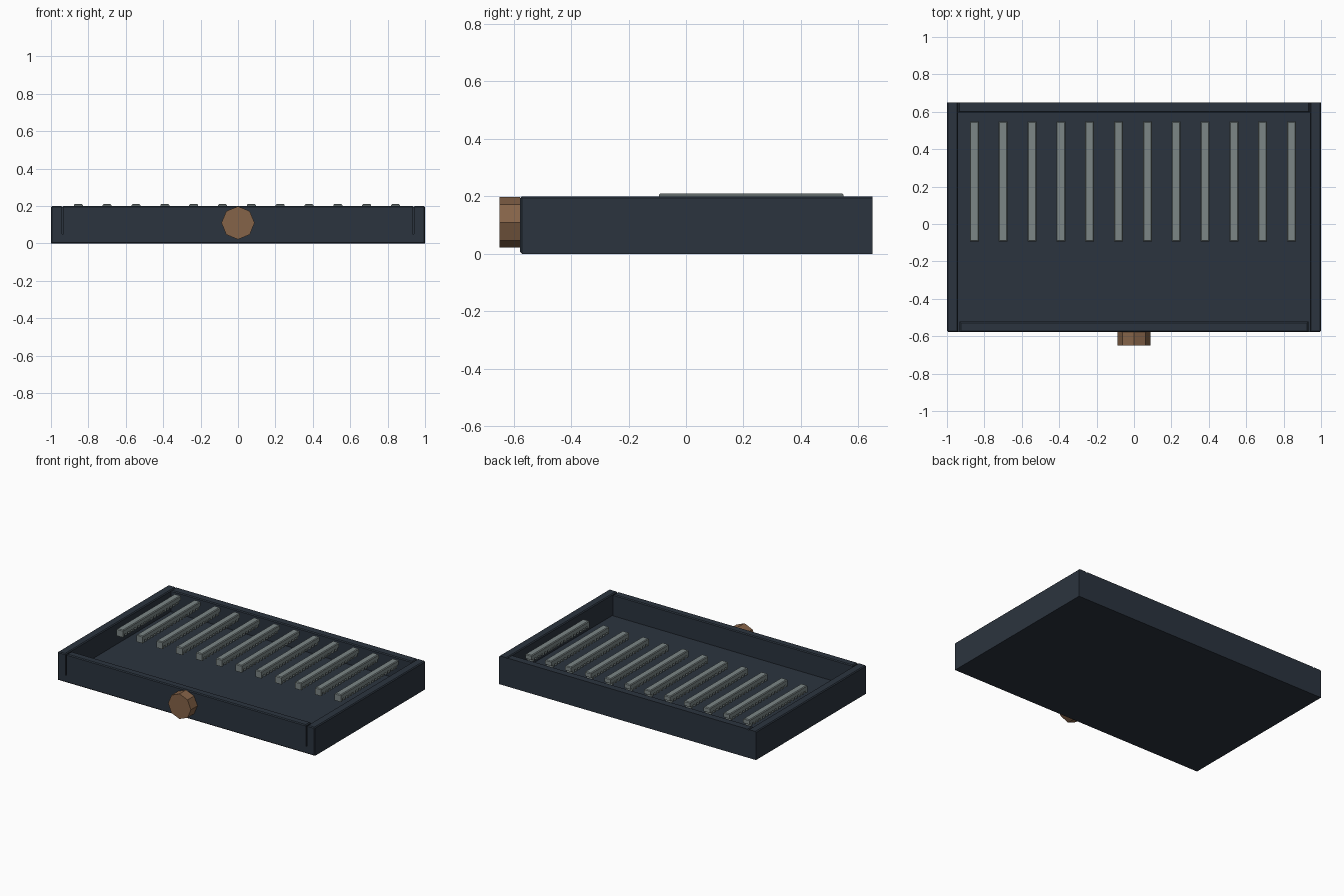
import bpy
import bmesh
import math
from mathutils import Matrix

if "Cube" in bpy.data.objects:
    bpy.data.objects.remove(bpy.data.objects["Cube"], do_unlink=True)


def material(name, rgb):
    mat = bpy.data.materials.new(name)
    mat.use_nodes = True
    mat.diffuse_color = (*rgb, 1)
    mat.node_tree.nodes["Principled BSDF"].inputs["Base Color"].default_value = (*rgb, 1)
    return mat


navy = material("dark slate blue", (0.024, 0.034, 0.049))
grey = material("dull grey", (0.2, 0.24, 0.24))
brown = material("brown wood", (0.235, 0.125, 0.065))

FRONT, BACK, TOP = -0.577, 0.65, 0.2
INNER, BOARD, BASE = 0.94, 0.055, 0.05


def add_box(bm, lo, hi):
    size = [b - a for a, b in zip(lo, hi)]
    mid = [(a + b) / 2 for a, b in zip(lo, hi)]
    matrix = Matrix.Translation(mid) @ Matrix.Diagonal((*size, 1))
    bmesh.ops.create_cube(bm, size=1, matrix=matrix)


def bevel_where(bm, rule, width):
    edges = [e for e in bm.edges if rule(*(v.co for v in e.verts))]
    bmesh.ops.bevel(bm, geom=edges, offset=width, segments=1, affect="EDGES")


def finish(name, bm, mat):
    mesh = bpy.data.meshes.new(name)
    bm.to_mesh(mesh)
    bm.free()
    mesh.materials.append(mat)
    obj = bpy.data.objects.new(name, mesh)
    bpy.context.collection.objects.link(obj)


def rounded(a, b):
    """Top edges and outer front edges are softened; the back stays sharp."""
    at_back = min(a.y, b.y) > BACK - 0.001
    on_top = min(a.z, b.z) > TOP - 0.001
    on_front = max(a.y, b.y) < FRONT + 0.001
    outer = min(abs(a.x), abs(b.x)) > 0.99 or max(a.z, b.z) < 0.001
    return not at_back and (on_top or (on_front and outer))


def panel(name, lo, hi):
    bm = bmesh.new()
    add_box(bm, lo, hi)
    bevel_where(bm, rounded, 0.006)
    finish(name, bm, navy)


# Tray: thick base, two sides, a back, and a front board set between the sides
panel("base", (-INNER, FRONT, 0), (INNER, BACK - BOARD, BASE))
panel("right_wall", (-1, FRONT, 0), (-INNER, BACK, TOP))
panel("left_wall", (INNER, FRONT, 0), (1, BACK, TOP))
panel("back_wall", (-INNER, BACK - BOARD, 0), (INNER, BACK, TOP))
panel("front_board", (-0.932, FRONT, BASE), (0.932, FRONT + BOARD, TOP))

# Rack of raised bars with a comb of small teeth beneath
COUNT, TEETH, START, LENGTH, HALF = 12, 18, -0.094, 0.643, 0.024
for i in range(COUNT):
    x = -0.854 + i * 0.1542
    bm = bmesh.new()
    add_box(bm, (x - HALF, START, 0.178), (x + HALF, START + LENGTH, 0.21))
    bevel_where(bm, lambda a, b: min(a.z, b.z) > TOP, 0.005)
    step = LENGTH / TEETH
    for k in range(TEETH):
        y = START + k * step
        add_box(bm, (x - HALF, y, 0.16), (x + HALF, y + step / 2, 0.178))
    finish(f"bar_{i + 1}", bm, grey)

# Eight-sided knob with a corner at the top
bm = bmesh.new()
turn = Matrix.Translation((0, (FRONT - 0.65) / 2, 0.11)) @ Matrix.Rotation(math.pi / 2, 4, "X")
bmesh.ops.create_cone(bm, cap_ends=True, segments=8, radius1=0.0885, radius2=0.0885,
                      depth=0.65 + FRONT, matrix=turn)
finish("knob", bm, brown)
